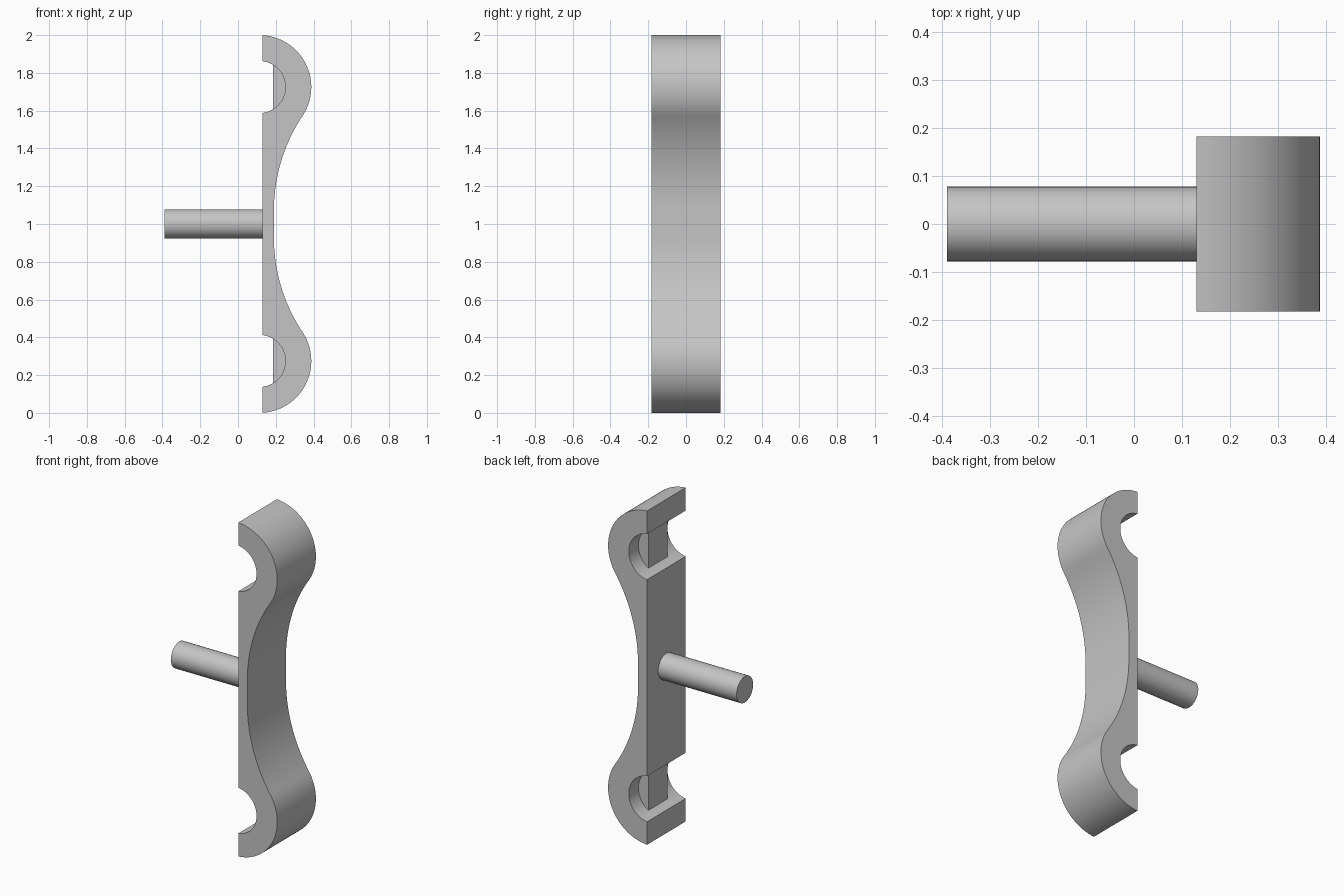
import bpy, bmesh
from math import sin, cos, pi, acos, atan2, hypot, asin, radians

cube = bpy.data.objects.get("Cube")
if cube:
    bpy.data.objects.remove(cube, do_unlink=True)

# One plain grey material
GREY = (0.56, 0.56, 0.56, 1)
grey = bpy.data.materials.new("plain grey")
grey.use_nodes = True
grey.diffuse_color = GREY
grey.node_tree.nodes["Principled BSDF"].inputs["Base Color"].default_value = GREY


def finish(obj):
    obj.data.materials.append(grey)
    bpy.ops.object.select_all(action='DESELECT')
    obj.select_set(True)
    bpy.context.view_layer.objects.active = obj
    bpy.ops.object.shade_smooth_by_angle(angle=radians(30))


def arc(cx, cz, r, a0, a1, steps):
    angles = [a0 + (a1 - a0) * i / steps for i in range(steps + 1)]
    return [(cx + r * cos(a), cz + r * sin(a)) for a in angles]


def prism(name, outline, half_depth):
    """Extrude an xz outline evenly along y."""
    bm = bmesh.new()
    face = bm.faces.new([bm.verts.new((x, -half_depth, z)) for x, z in outline])
    out = bmesh.ops.extrude_face_region(bm, geom=[face])["geom"]
    moved = [v for v in out if isinstance(v, bmesh.types.BMVert)]
    bmesh.ops.translate(bm, verts=moved, vec=(0, 2 * half_depth, 0))
    bmesh.ops.recalc_face_normals(bm, faces=bm.faces)
    mesh = bpy.data.meshes.new(name)
    bm.to_mesh(mesh)
    bm.free()
    obj = bpy.data.objects.new(name, mesh)
    bpy.context.collection.objects.link(obj)
    finish(obj)


BACK, WAIST = 0.13, 0.19         # flat back plane and narrowest front
CX, CZ = 0.113, 1.725            # centre of the upper hook
R_OUT, R_IN = 0.275, 0.138
R_WAIST = 0.9
HALF_DEPTH = 0.183

# The waist arc touches both the hook's outer circle and the waist line
wx = WAIST + R_WAIST
touch = -acos((wx - CX) / (R_WAIST + R_OUT))
wz = CZ + sin(touch) * (R_WAIST + R_OUT)

# Upper half outline: notch, hook, waist
notch = acos((BACK - CX) / R_IN)
top = acos((BACK - CX) / R_OUT)
upper = arc(CX, CZ, R_IN, -notch, notch, 32)
upper += arc(CX, CZ, R_OUT, top, touch, 40)
upper += arc(wx, wz, R_WAIST, pi + touch, pi, 20)[1:]
lower = [(x, 2 - z) for x, z in reversed(upper)]
prism("handle_body", upper + lower, HALF_DEPTH)

# Flat-faced keys sitting in the middle of each notch
chord = acos((0.185 - CX) / (R_IN + 0.002))
for name, z in (("upper_key", CZ), ("lower_key", 2 - CZ)):
    prism(name, arc(CX, z, R_IN + 0.002, -chord, chord, 24), HALF_DEPTH / 2)

# Mounting pin
bpy.ops.mesh.primitive_cylinder_add(vertices=48, radius=0.078, depth=0.53,
                                    location=(-0.125, 0, 1), rotation=(0, pi / 2, 0))
pin = bpy.context.object
pin.name = "mounting_pin"
finish(pin)
